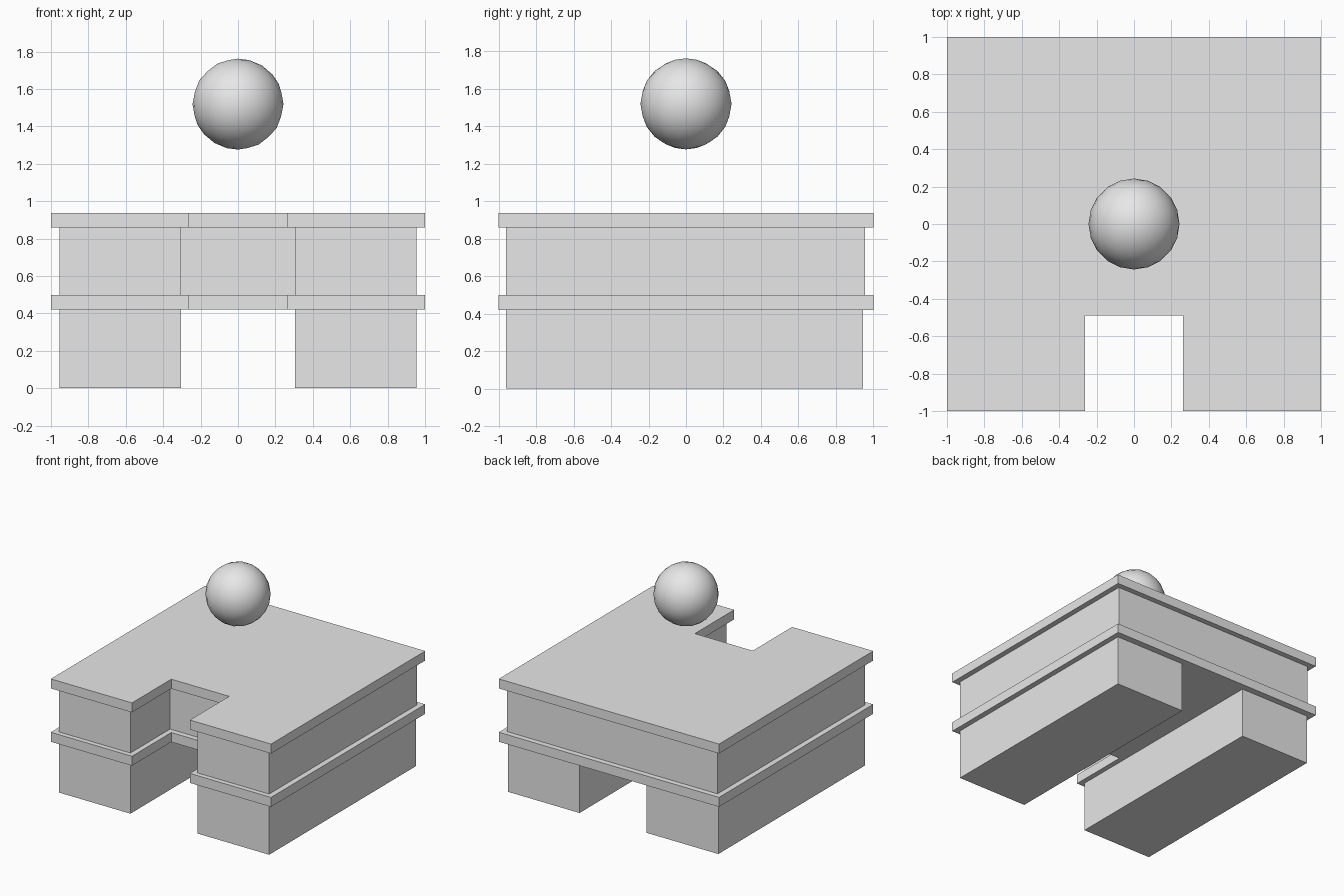
import bpy
import bmesh

cube = bpy.data.objects.get("Cube")
if cube:
    bpy.data.objects.remove(cube, do_unlink=True)

# One plain grey for everything
grey = bpy.data.materials.new("light grey")
grey.use_nodes = True
grey.diffuse_color = (0.8, 0.8, 0.8, 1)
grey.node_tree.nodes["Principled BSDF"].inputs["Base Color"].default_value = (0.8, 0.8, 0.8, 1)


def finish(name, bm):
    bmesh.ops.recalc_face_normals(bm, faces=bm.faces)
    mesh = bpy.data.meshes.new(name)
    bm.to_mesh(mesh)
    bm.free()
    mesh.materials.append(grey)
    obj = bpy.data.objects.new(name, mesh)
    bpy.context.collection.objects.link(obj)
    return obj


def prism(name, outline, bottom, top):
    """Extrude a flat outline straight up."""
    bm = bmesh.new()
    face = bm.faces.new([bm.verts.new((x, y, bottom)) for x, y in outline])
    up = bmesh.ops.extrude_face_region(bm, geom=[face])["geom"]
    verts = [v for v in up if isinstance(v, bmesh.types.BMVert)]
    bmesh.ops.translate(bm, verts=verts, vec=(0, 0, top - bottom))
    return finish(name, bm)


def u_outline(half, front, back, notch, notch_back):
    """Plan of a block with a notch cut into its front."""
    side = [(notch, notch_back), (notch, front), (half, front), (half, back)]
    return side + [(-x, y) for x, y in reversed(side)]


slab_plan = u_outline(1.0, -1.0, 1.0, 0.263, -0.49)
wall_plan = u_outline(0.955, -0.96, 0.955, 0.305, -0.445)

# Ground floor: two long blocks with a passage between them
for name, s in (("left_base_block", 1), ("right_base_block", -1)):
    prism(name, [(s * 0.305, -0.96), (s * 0.955, -0.96),
                 (s * 0.955, 0.945), (s * 0.305, 0.945)], 0, 0.42)

# Upper storey between two overhanging slabs
prism("floor_slab", slab_plan, 0.42, 0.498)
prism("upper_walls", wall_plan, 0.498, 0.858)
prism("roof_slab", slab_plan, 0.858, 0.936)

# Ball floating above the roof
bm = bmesh.new()
bmesh.ops.create_icosphere(bm, subdivisions=3, radius=0.243)
for face in bm.faces:
    face.smooth = True
ball = finish("floating_ball", bm)
ball.location = (0, 0, 1.519)
